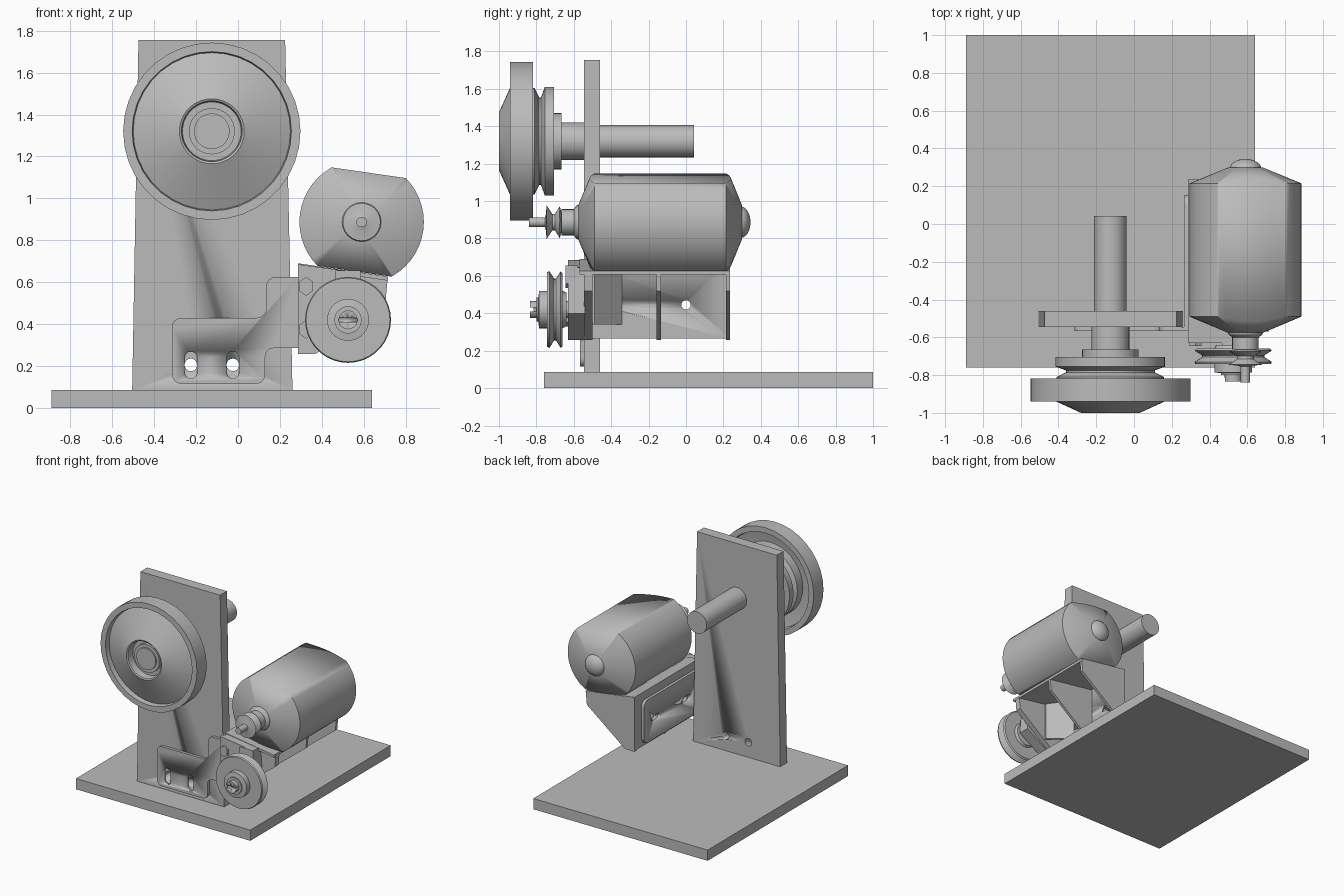
import bpy, bmesh, math
from mathutils import Vector, Matrix

if "Cube" in bpy.data.objects:
    bpy.data.objects.remove(bpy.data.objects["Cube"])

grey = bpy.data.materials.new("plain_grey")
grey.use_nodes = True
COLOUR = (0.5, 0.5, 0.5, 1)
grey.diffuse_color = COLOUR
grey.node_tree.nodes["Principled BSDF"].inputs["Base Color"].default_value = COLOUR


def finish(name, bm, smooth=True):
    bmesh.ops.recalc_face_normals(bm, faces=bm.faces)
    mesh = bpy.data.meshes.new(name)
    bm.to_mesh(mesh)
    bm.free()
    mesh.materials.append(grey)
    ob = bpy.data.objects.new(name, mesh)
    bpy.context.collection.objects.link(ob)
    if smooth:
        bpy.ops.object.select_all(action='DESELECT')
        ob.select_set(True)
        bpy.context.view_layer.objects.active = ob
        bpy.ops.object.shade_smooth_by_angle(angle=math.radians(25))
    return ob


def prism(name, pts, axis, a, b):
    """Extrude an outline from a to b: (x, z) along y, (y, z) along x, (x, y) along z."""
    place = {'x': lambda u, v, d: (d, u, v), 'y': lambda u, v, d: (u, d, v),
             'z': lambda u, v, d: (u, v, d)}[axis]
    bm = bmesh.new()
    face = bm.faces.new([bm.verts.new(place(u, v, a)) for u, v in pts])
    ext = bmesh.ops.extrude_face_region(bm, geom=[face])
    verts = [g for g in ext['geom'] if isinstance(g, bmesh.types.BMVert)]
    bmesh.ops.translate(bm, verts=verts, vec=place(0, 0, b - a))
    return finish(name, bm)


def rect(u0, u1, v0, v1):
    return [(u0, v0), (u1, v0), (u1, v1), (u0, v1)]


def lathe(name, profile, cx, cz, seg=32):
    """Spin (radius, y) points about a y axis through cx, cz."""
    bm = bmesh.new()
    vs = [bm.verts.new((cx + r, y, cz)) for r, y in profile]
    es = [bm.edges.new(p) for p in zip(vs, vs[1:])]
    bmesh.ops.spin(bm, geom=vs + es, cent=(cx, 0, cz), axis=(0, 1, 0),
                   angle=math.tau, steps=seg, use_duplicate=False)
    bmesh.ops.remove_doubles(bm, verts=bm.verts, dist=0.0005)
    return finish(name, bm)


def rounded(corners):
    """Round each (u, v, radius) corner of an outline."""
    out = []
    for i, (u, v, r) in enumerate(corners):
        p = Vector((u, v))
        if r == 0:
            out.append((u, v))
            continue
        a = p + (Vector(corners[i - 1][:2]) - p).normalized() * r
        b = p + (Vector(corners[(i + 1) % len(corners)][:2]) - p).normalized() * r
        for k in range(7):
            t = k / 6
            w = 0.58 * t * (1 - t) * 2
            s = (1 - t) ** 2 + w * 1.22 + t * t
            out.append(tuple(((1 - t) ** 2 * a + w * 1.22 * p + t * t * b) / s))
    return out


def slot(cu, cv, r, half, upright=True):
    """Outline of a round-ended slot; half = 0 gives a circle."""
    pts = []
    for i in range(24):
        t = math.tau * (i + 0.5) / 24
        u, v = r * math.cos(t), r * math.sin(t) + math.copysign(half, math.sin(t))
        pts.append((cu + u, cv + v) if upright else (cu + v, cv + u))
    return pts


def cut(ob, outline, axis, a, b):
    tool = prism("cutter", outline, axis, a, b)
    tool.hide_render = True
    mod = ob.modifiers.new("cut", 'BOOLEAN')
    mod.operation, mod.solver, mod.object = 'DIFFERENCE', 'EXACT', tool
    bpy.context.view_layer.objects.active = ob
    bpy.ops.object.modifier_apply(modifier=mod.name)
    bpy.data.objects.remove(tool)


# Base and tapered upright
prism("base_plate", rect(-0.89, 0.64, -0.76, 1.0), 'z', 0, 0.085)
upright = prism("upright_plate", [(-0.505, 0.085), (0.26, 0.085), (0.225, 1.755), (-0.475, 1.755)],
                'y', -0.545, -0.46)
HOLES = (-0.225, -0.025)
for x in HOLES:
    cut(upright, slot(x, 0.205, 0.03, 0), 'y', -0.7, -0.3)

# Dished wheel, its belt pulley and the shaft
WX, WZ = -0.125, 1.32
lathe("wheel", [(0, -0.975), (0.085, -0.975), (0.085, -0.965), (0.11, -0.965), (0.11, -0.94),
                (0.14, -0.94), (0.145, -0.995), (0.155, -1.0), (0.375, -0.9), (0.38, -0.94),
                (0.423, -0.94), (0.423, -0.818), (0.38, -0.818), (0.375, -0.86),
                (0.28, -0.88), (0, -0.88)], WX, WZ, 36)
lathe("wheel_pulley", [(0, -0.89), (0.285, -0.89), (0.285, -0.81), (0.235, -0.785),
                       (0.235, -0.775), (0.29, -0.755), (0.29, -0.705), (0.15, -0.705),
                       (0.15, -0.665), (0.1, -0.665), (0.1, -0.545), (0, -0.545)], WX, WZ, 36)
lathe("wheel_shaft", [(0, -0.6), (0.086, -0.6), (0.086, 0.043), (0, 0.043)], WX, WZ)

# Motor body with two tilted flats
MX, MZ = 0.59, 0.887
motor = lathe("motor_body", [(0, -0.575), (0.095, -0.575), (0.297, -0.49), (0.297, 0.215),
                             (0.09, 0.3), (0, 0.3)], MX, MZ, 48)
tilt = math.radians(8.2)
normal = Vector((math.sin(tilt), 0, math.cos(tilt)))
bm = bmesh.new()
bm.from_mesh(motor.data)
for side in (1, -1):
    res = bmesh.ops.bisect_plane(bm, geom=bm.verts[:] + bm.edges[:] + bm.faces[:],
                                 plane_co=Vector((MX, 0, MZ)) + normal * 0.2375 * side,
                                 plane_no=normal * side, clear_outer=True)
    rim = [g for g in res['geom_cut'] if isinstance(g, bmesh.types.BMEdge)]
    bmesh.ops.contextual_create(bm, geom=rim)
bm.to_mesh(motor.data)
bm.free()
lathe("motor_end_cap", [(0.085 * math.cos(k * math.pi / 12), 0.29 + 0.055 * math.sin(k * math.pi / 12))
                        for k in range(7)], MX, MZ, 24)

# Motor nose, small pulley and spindle
lathe("motor_pulley", [(0.095, -0.57), (0.09, -0.585), (0.07, -0.6), (0.07, -0.665), (0.05, -0.665),
                       (0.085, -0.675), (0.045, -0.7), (0.045, -0.715), (0.09, -0.745),
                       (0.04, -0.75), (0.025, -0.755), (0.025, -0.84), (0, -0.84)], MX, MZ, 24)

# Lower belt pulley and slotted screw
PX, PZ = 0.525, 0.42
lathe("lower_pulley", [(0, -0.64), (0.09, -0.64), (0.1, -0.66), (0.195, -0.66), (0.205, -0.67),
                       (0.165, -0.695), (0.165, -0.705), (0.205, -0.73), (0.2, -0.742),
                       (0.1, -0.742), (0.1, -0.785), (0.065, -0.79), (0.065, -0.8), (0, -0.8)],
      PX, PZ, 36)
screw = lathe("pulley_screw", [(0, -0.56), (0.045, -0.56), (0.045, -0.835), (0, -0.835)], PX, PZ, 24)
cut(screw, rect(PX - 0.06, PX + 0.06, PZ - 0.01, PZ + 0.01), 'y', -0.9, -0.815)

# Bent strap: lobe on the upright, wing running back beside the motor mount
strap = prism("strap_front", rounded([
    (-0.315, 0.115, 0.045), (0.13, 0.115, 0.045), (0.13, 0.285, 0.04), (0.285, 0.285, 0),
    (0.285, 0.625, 0), (0.135, 0.625, 0.045), (0.135, 0.43, 0.045), (-0.315, 0.43, 0.045)]),
    'y', -0.567, -0.545)
for x in HOLES:
    cut(strap, slot(x, 0.205, 0.03, 0.035), 'y', -0.7, -0.5)
wing = prism("strap_wing", rounded([
    (-0.567, 0.285, 0), (0.15, 0.285, 0.05), (0.15, 0.625, 0.05), (-0.567, 0.625, 0)]),
    'x', 0.265, 0.286)

# Motor mount: side plate, tilted shelf, gussets and slanted web
side = prism("mount_side", rect(-0.6, 0.235, 0.265, 0.685), 'x', 0.286, 0.303)
for y in (0.0, -0.38):
    cut(wing, slot(y, 0.445, 0.025, 0.03, False), 'x', 0.2, 0.295)
    cut(side, slot(y, 0.445, 0.025, 0), 'x', 0.2, 0.4)
prism("mount_shelf", [(0.286, 0.67), (0.715, 0.607), (0.715, 0.627), (0.286, 0.69)],
      'y', -0.57, 0.235)
gusset = [(0.286, 0.258), (0.37, 0.258), (0.705, 0.52), (0.715, 0.625), (0.286, 0.685)]
for name, y0, y1 in (("front_gusset", -0.545, -0.5), ("middle_gusset", -0.157, -0.135),
                     ("rear_gusset", 0.213, 0.236)):
    prism(name, gusset, 'y', y0, y1)
prism("slanted_web", [(0.3, -0.36), (0.3, -0.34), (0.46, -0.49), (0.46, -0.51)][::-1],
      'z', 0.34, 0.66)
prism("front_plate", [(0.286, 0.258), (0.37, 0.258), (0.6, 0.4), (0.58, 0.645), (0.286, 0.685)],
      'y', -0.63, -0.54)
prism("pulley_block", rect(0.465, 0.585, 0.56, 0.655), 'y', -0.645, -0.58)

# Hexagonal nuts on the front plate
for i, z in enumerate((0.58, 0.375)):
    hexagon = [(0.325 + 0.037 * math.sin(k * math.pi / 3), z + 0.045 * math.cos(k * math.pi / 3))
               for k in range(6)]
    prism(f"mount_nut_{i + 1}", hexagon, 'y', -0.645, -0.62)
